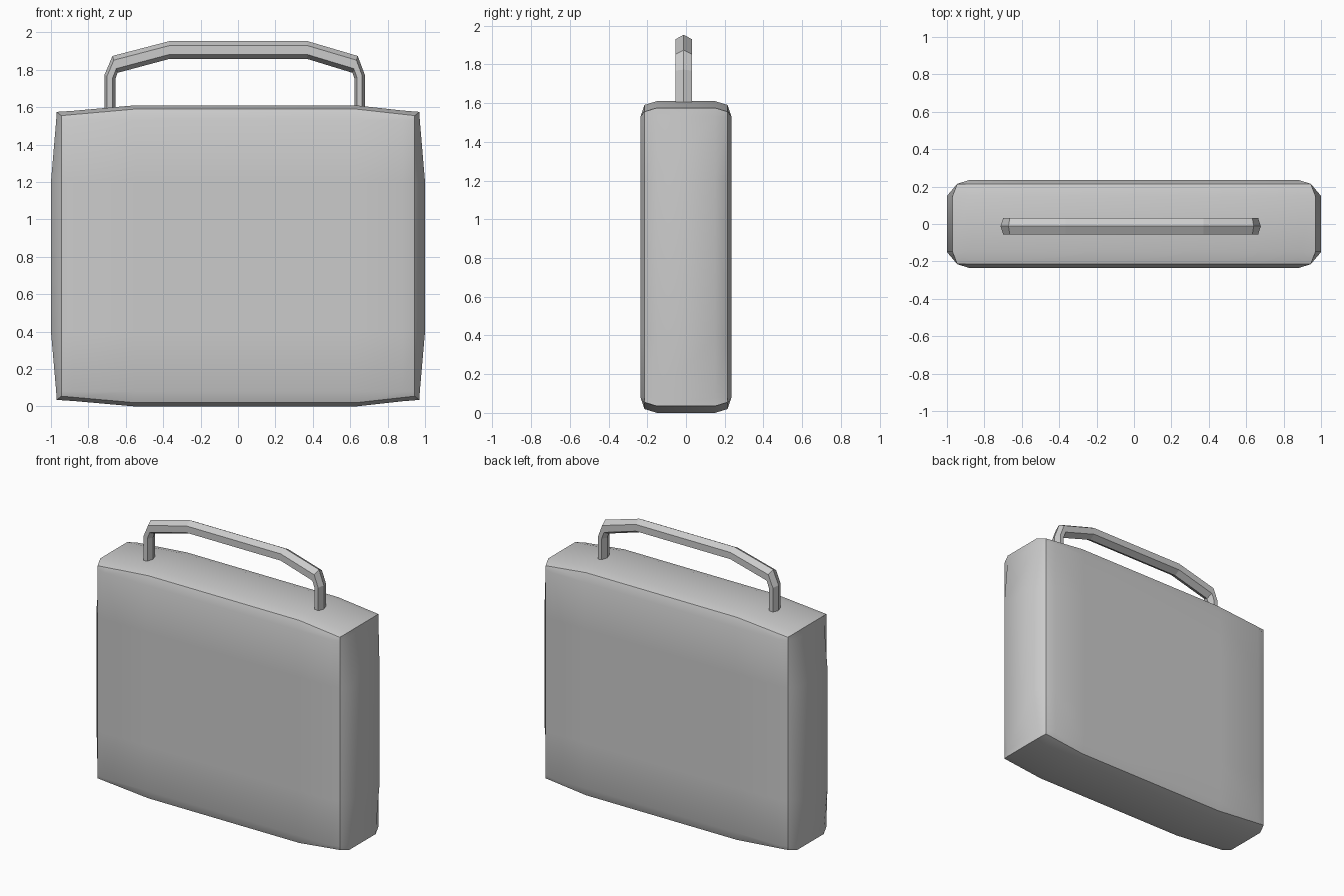
import bpy, bmesh
from mathutils import Vector

if "Cube" in bpy.data.objects:
    bpy.data.objects.remove(bpy.data.objects["Cube"])


def finish(name, bm, smooth):
    bmesh.ops.recalc_face_normals(bm, faces=bm.faces)
    for f in bm.faces:
        f.smooth = smooth
    me = bpy.data.meshes.new(name)
    bm.to_mesh(me)
    bm.free()
    ob = bpy.data.objects.new(name, me)
    bpy.context.collection.objects.link(ob)
    return ob


def plateau(v, a, b, c, d):
    """0 at the ends a and d, 1 between b and c, linear in between."""
    return max(0.0, min(1.0, (v - a) / (b - a), (d - v) / (d - c)))


# Case body: a box with non-uniform cuts whose six faces are pillowed outwards
XS = [-0.945, -0.88, -0.55, 0.63, 0.88, 0.945]
YS = [-0.215, -0.15, 0.15, 0.215]
ZS = [0.055, 0.08, 0.4, 1.2, 1.53, 1.555]


def pillow(x, y, z):
    p = Vector((x, y, z))
    fx = plateau(x, -0.945, -0.55, 0.63, 0.945)
    fy = plateau(y, -0.215, -0.15, 0.15, 0.215)
    fz = plateau(z, 0.055, 0.4, 1.2, 1.555)
    if x in (XS[0], XS[-1]):
        p.x += (1 if x > 0 else -1) * (0.025 * fy + 0.03 * fz * fy)
    if y in (YS[0], YS[-1]):
        p.y += (1 if y > 0 else -1) * 0.02 * plateau(x, -0.945, -0.88, 0.88, 0.945) \
            * plateau(z, 0.055, 0.08, 1.53, 1.555)
    if z in (ZS[0], ZS[-1]):
        p.z += (1 if z > 0.8 else -1) * (0.035 * fx + 0.02 * fy)
    return p


bm = bmesh.new()
cuts = (XS, YS, ZS)
verts = {}


def vert(key):
    if key not in verts:
        verts[key] = bm.verts.new(pillow(*(cuts[a][key[a]] for a in range(3))))
    return verts[key]


for axis in range(3):
    u, w = [a for a in range(3) if a != axis]
    for end in (0, len(cuts[axis]) - 1):
        for i in range(len(cuts[u]) - 1):
            for j in range(len(cuts[w]) - 1):
                quad = []
                for di, dj in ((0, 0), (1, 0), (1, 1), (0, 1)):
                    key = [0, 0, 0]
                    key[axis], key[u], key[w] = end, i + di, j + dj
                    quad.append(vert(tuple(key)))
                bm.faces.new(quad)

# Only the twelve box edges stay sharp
keys = {v: k for k, v in verts.items()}
for e in bm.edges:
    a, b = (keys[v] for v in e.verts)
    shared = sum(a[i] == b[i] and a[i] in (0, len(cuts[i]) - 1) for i in range(3))
    e.smooth = shared < 2
finish("case_body", bm, True)

# Handle: hexagonal section swept between an outer and an inner outline (x, z)
OUTER = [(-0.714, 1.58), (-0.714, 1.773), (-0.671, 1.874), (-0.367, 1.953),
         (0.372, 1.953), (0.640, 1.874), (0.678, 1.773), (0.678, 1.58)]
INNER = [(-0.655, 1.58), (-0.655, 1.752), (-0.644, 1.784), (-0.367, 1.858),
         (0.370, 1.858), (0.612, 1.784), (0.623, 1.752), (0.623, 1.58)]
SECTION = [(0, 0), (1, 0.25), (1, 0.75), (0, 1), (-1, 0.75), (-1, 0.25)]
bm = bmesh.new()
rings = []
for o, n in zip(OUTER, INNER):
    o, n = Vector((o[0], 0, o[1])), Vector((n[0], 0, n[1]))
    rings.append([bm.verts.new(o.lerp(n, t) + Vector((0, -0.012 + 0.043 * s, 0)))
                  for s, t in SECTION])
for r, q in zip(rings, rings[1:]):
    for i in range(6):
        k = (i + 1) % 6
        bm.faces.new((r[i], r[k], q[k], q[i]))
bm.faces.new(rings[0])
bm.faces.new(rings[-1])
finish("handle", bm, False)
